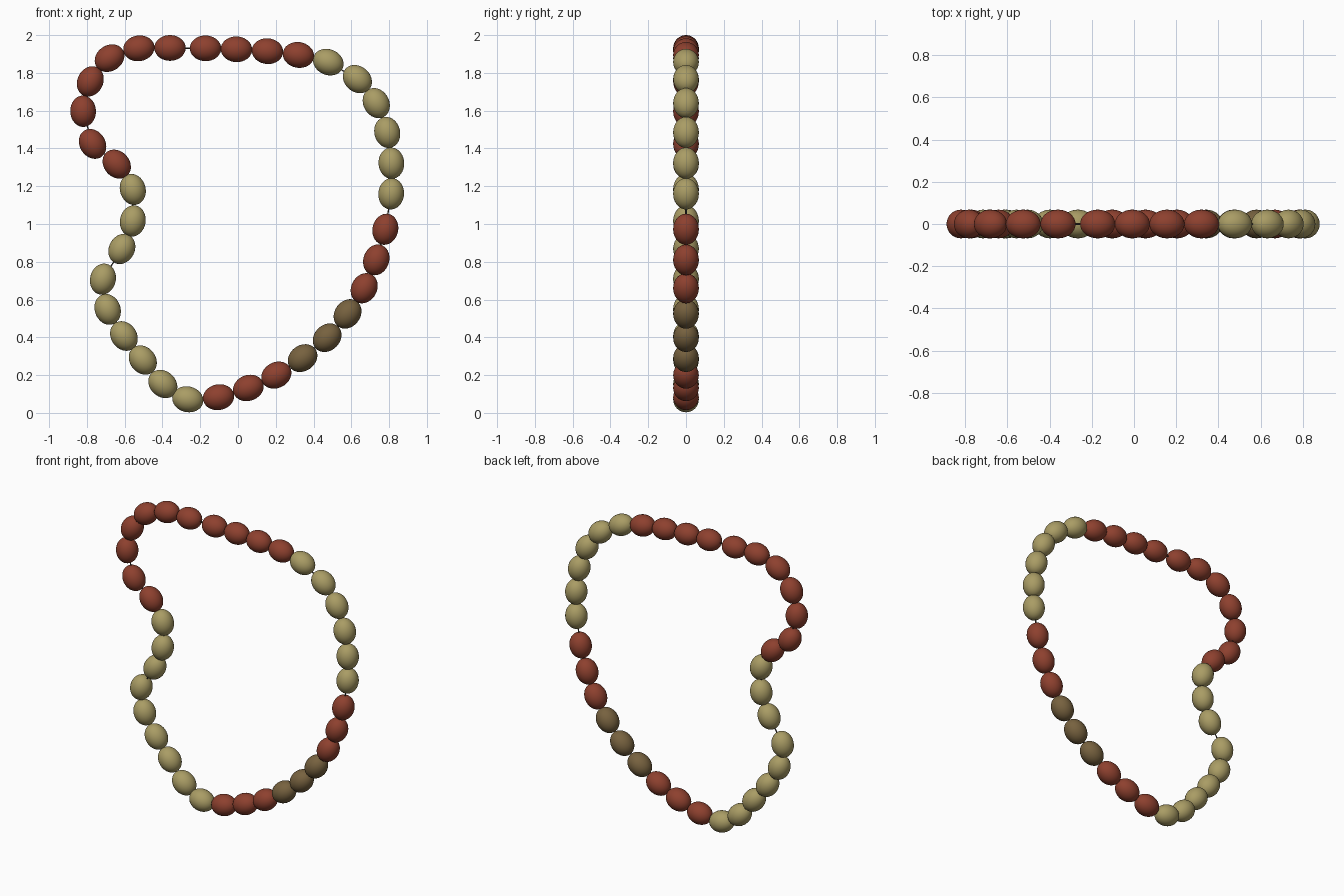
import bpy, math
from mathutils import Vector

if "Cube" in bpy.data.objects:
    bpy.data.objects.remove(bpy.data.objects["Cube"])


def material(name, rgb):
    m = bpy.data.materials.new(name)
    m.diffuse_color = (*rgb, 1)
    m.use_nodes = True
    m.node_tree.nodes["Principled BSDF"].inputs["Base Color"].default_value = m.diffuse_color
    return m


MATS = {
    "r": material("brick red", (0.27, 0.052, 0.028)),
    "t": material("olive tan", (0.40, 0.335, 0.13)),
    "b": material("brown", (0.185, 0.122, 0.05)),
}
THREAD = material("dark thread", (0.05, 0.04, 0.03))

# Bead centres (x, z), clockwise from the left, and the colour of each
PATH = [(-.82, 1.597), (-.782, 1.755), (-.68, 1.878), (-.525, 1.93), (-.36, 1.932),
        (-.172, 1.93), (-.008, 1.925), (.156, 1.915), (.32, 1.895), (.478, 1.857),
        (.632, 1.767), (.732, 1.64), (.79, 1.485), (.812, 1.322), (.811, 1.16),
        (.78, .972), (.732, .81), (.668, .66), (.58, .524), (.472, .398),
        (.342, .29), (.203, .2), (.055, .132), (-.103, .083), (-.266, .072),
        (-.398, .153), (-.504, .28), (-.604, .407), (-.69, .548), (-.715, .708),
        (-.615, .868), (-.557, 1.016), (-.557, 1.183), (-.642, 1.317), (-.77, 1.424)]
COLOURS = "r" * 9 + "t" * 6 + "r" * 3 + "b" * 3 + "r" * 3 + "t" * 9 + "r" * 2

points = [Vector((x, 0, z)) for x, z in PATH]
n = len(points)

# One bead mesh per colour: an oval ball, long along its local z
meshes = {}
for key, mat in MATS.items():
    bpy.ops.mesh.primitive_uv_sphere_add(segments=32, ring_count=20, radius=1)
    ball = bpy.context.object
    bpy.ops.object.shade_smooth()
    for v in ball.data.vertices:
        v.co = (v.co.x * .068, v.co.y * .068, v.co.z * .083)
    ball.data.materials.append(mat)
    meshes[key] = ball.data
    bpy.data.objects.remove(ball)

# Beads, each turned along the string
for i, p in enumerate(points):
    tangent = points[(i + 1) % n] - points[i - 1]
    bead = bpy.data.objects.new(f"bead_{i + 1:02d}", meshes[COLOURS[i]])
    bead.location = p
    bead.rotation_euler = (0, math.atan2(tangent.x, tangent.z), 0)
    bpy.context.collection.objects.link(bead)

# Thread through all beads
curve = bpy.data.curves.new("thread", "CURVE")
curve.dimensions = "3D"
curve.bevel_depth = 0.004
curve.bevel_resolution = 1
spline = curve.splines.new("POLY")
spline.points.add(n - 1)
for sp, p in zip(spline.points, points):
    sp.co = (*p, 1)
spline.use_cyclic_u = True
curve.materials.append(THREAD)
bpy.context.collection.objects.link(bpy.data.objects.new("thread", curve))
